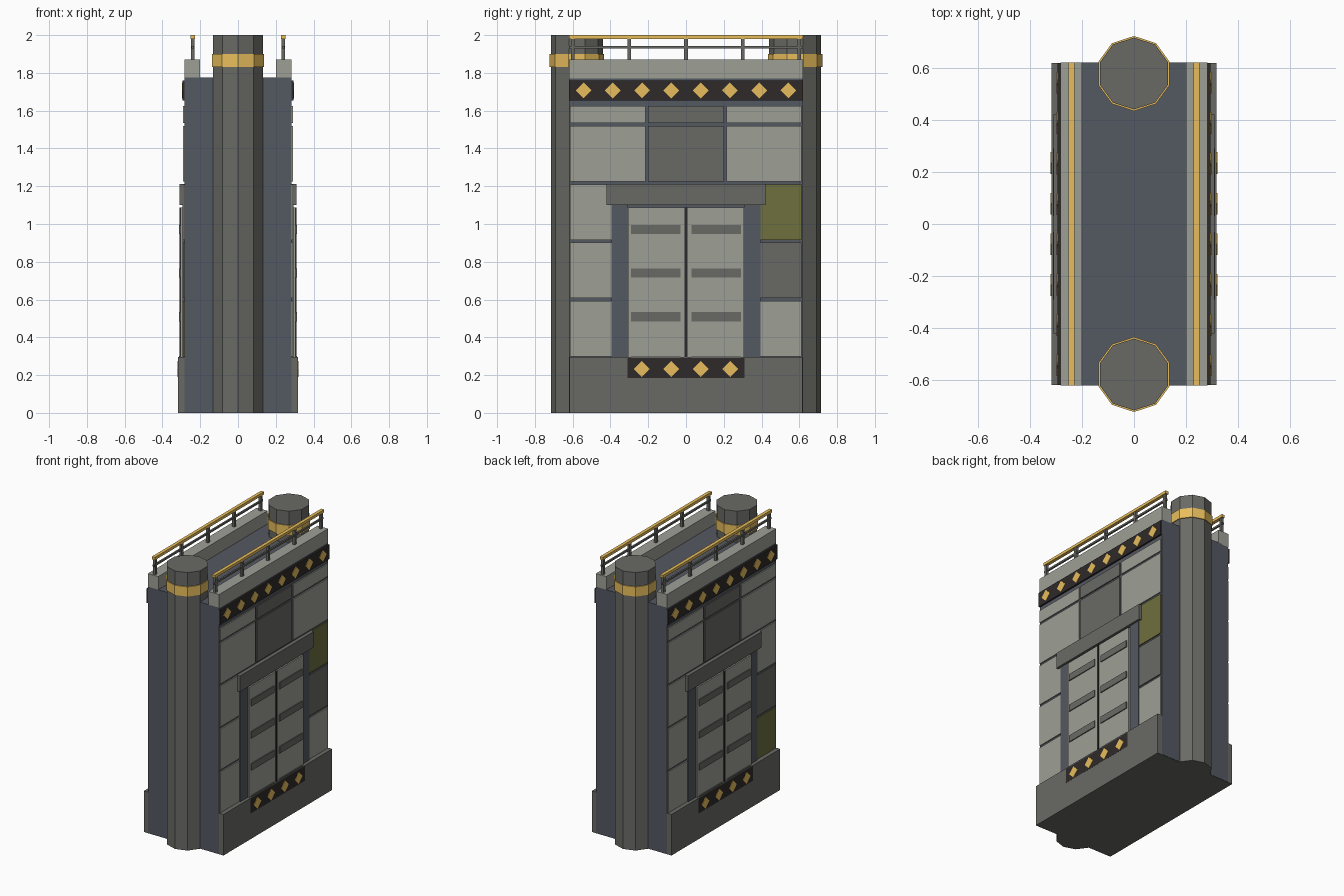
import bpy, bmesh
from math import pi
from mathutils import Matrix, Vector

if "Cube" in bpy.data.objects:
    bpy.data.objects.remove(bpy.data.objects["Cube"])


def material(name, rgb):
    m = bpy.data.materials.new(name)
    lin = [(c / 255 / 12.92) if c < 11 else ((c / 255 + 0.055) / 1.055) ** 2.4 for c in rgb]
    m.diffuse_color = (*lin, 1)
    m.use_nodes = True
    m.node_tree.nodes["Principled BSDF"].inputs["Base Color"].default_value = m.diffuse_color
    return m


LIGHT = material("light_panel", (158, 160, 150))
GREY = material("mid_grey", (105, 105, 101))
BLUE = material("blue_grey", (84, 88, 97))
BLACK = material("near_black", (48, 42, 42))
OLIVE = material("olive", (110, 112, 62))
GOLD = material("gold", (232, 190, 92))


def finish(name, bm, mat):
    me = bpy.data.meshes.new(name)
    bm.to_mesh(me)
    bm.free()
    me.materials.append(mat)
    ob = bpy.data.objects.new(name, me)
    bpy.context.collection.objects.link(ob)
    return ob


def box(name, x, y, z, mat):
    """Box from (min, max) ranges; x may run either way for the mirrored side."""
    bm = bmesh.new()
    size = Vector((abs(x[1] - x[0]), y[1] - y[0], z[1] - z[0]))
    mid = Vector((sum(x) / 2, sum(y) / 2, sum(z) / 2))
    bmesh.ops.create_cube(bm, size=1, matrix=Matrix.Translation(mid) @ Matrix.Diagonal((*size, 1)))
    return finish(name, bm, mat)


def prism(name, r, y, z0, z1, mat):
    """Upright ten-sided prism with a corner on the y axis."""
    bm = bmesh.new()
    m = Matrix.Translation((0, y, (z0 + z1) / 2)) @ Matrix.Rotation(pi / 2, 4, 'Z')
    bmesh.ops.create_cone(bm, cap_ends=True, segments=10, radius1=r, radius2=r, depth=z1 - z0)
    # align a corner with +y whatever the starting corner is
    v = bm.verts[:][0].co
    turn = Vector((v.x, v.y)).angle_signed(Vector((0, 1)))
    bm.transform(Matrix.Translation((0, y, (z0 + z1) / 2)) @ Matrix.Rotation(-turn, 4, 'Z'))
    return finish(name, bm, mat)


def diamond(name, x, y, z, mat, r=0.042, depth=0.006):
    """Square plate standing on its corner, facing along x."""
    bm = bmesh.new()
    a = r * 2 ** 0.5
    bmesh.ops.create_cube(bm, size=1, matrix=Matrix.Translation((x, y, z))
                          @ Matrix.Rotation(pi / 4, 4, 'X') @ Matrix.Diagonal((depth, a, a, 1)))
    return finish(name, bm, mat)


# Central wall and plinth
box("wall_core", (-0.282, 0.282), (-0.62, 0.62), (0.002, 1.775), BLUE)
box("plinth", (-0.317, 0.317), (-0.618, 0.618), (0, 0.295), GREY)

# End columns with gold collars
for end, y in (("front", -0.578), ("back", 0.578)):
    prism(end + "_column", 0.138, y, 0, 2.0, GREY)
    prism(end + "_collar", 0.144, y, 1.83, 1.9, GOLD)

COLS = [(-0.615, -0.215), (-0.2, 0.2), (0.215, 0.612)]
for side, s in (("right", 1), ("left", -1)):
    def sbox(name, x, y, z, mat):
        return box(side + "_" + name, (s * x[0], s * x[1]), y, z, mat)

    # Wall cladding panels, cut short around the doorway
    for row in range(5):
        z0 = 0.298 + 0.309 * row
        z = (z0, min(z0 + 0.294, 1.625))
        for col, (a, b) in enumerate(COLS):
            if row < 3:
                if col == 1:
                    continue
                a, b = (a, -0.395) if col == 0 else (0.395, b)
            # colours follow the wall as seen by someone facing it
            mat = GREY if col == 1 else LIGHT
            if col == 2 and s == 1:
                mat = {1: GREY, 2: OLIVE}.get(row, mat)
            if col == 2 and s == -1:
                mat = {0: OLIVE, 1: GREY}.get(row, mat)
            y = (a, b) if s == 1 else (-b, -a)
            sbox(f"panel_{row}_{col}", (0.28, 0.29), y, z, mat)

    # Doorway: jambs, lintel, two leaves with slats, dark seam
    for e, t in (("a", 1), ("b", -1)):
        span = lambda p, q: tuple(sorted((t * p, t * q)))
        sbox("jamb_" + e, (0.28, 0.294), span(0.308, 0.395), (0.29, 1.1), BLUE)
        sbox("door_leaf_" + e, (0.28, 0.305), span(0.006, 0.308), (0.25, 1.088), LIGHT)
        for i in range(4):
            z = 0.278 + 0.231 * i
            sbox(f"door_slat_{e}_{i}", (0.3, 0.312), span(0.03, 0.29), (z - 0.024, z + 0.024), GREY)
    sbox("door_seam", (0.28, 0.31), (-0.007, 0.007), (0.25, 1.088), BLACK)
    sbox("lintel", (0.28, 0.309), (-0.42, 0.42), (1.1, 1.213), GREY)

    # Threshold plate with diamonds
    sbox("threshold_plate", (0.3, 0.3175), (-0.31, 0.31), (0.185, 0.29), BLACK)
    for i in range(4):
        diamond(f"{side}_threshold_diamond_{i}", s * 0.317, (i - 1.5) * 0.156, 0.233, GOLD)

    # Frieze with diamonds
    sbox("frieze", (0.27, 0.294), (-0.619, 0.619), (1.655, 1.76), BLACK)
    for i in range(8):
        diamond(f"{side}_frieze_diamond_{i}", s * 0.294, (i - 3.5) * 0.155, 1.707, GOLD)

    # Parapet and railing
    sbox("parapet", (0.2, 0.283), (-0.62, 0.62), (1.77, 1.87), LIGHT)
    for i in range(5):
        y = (i - 2) * 0.3
        sbox(f"rail_post_{i}", (0.231, 0.249), (y - 0.01, y + 0.01), (1.865, 1.985), GREY)
    sbox("mid_rail", (0.234, 0.246), (-0.62, 0.62), (1.93, 1.943), GREY)
    sbox("top_rail", (0.228, 0.252), (-0.62, 0.62), (1.98, 2.0), GOLD)
